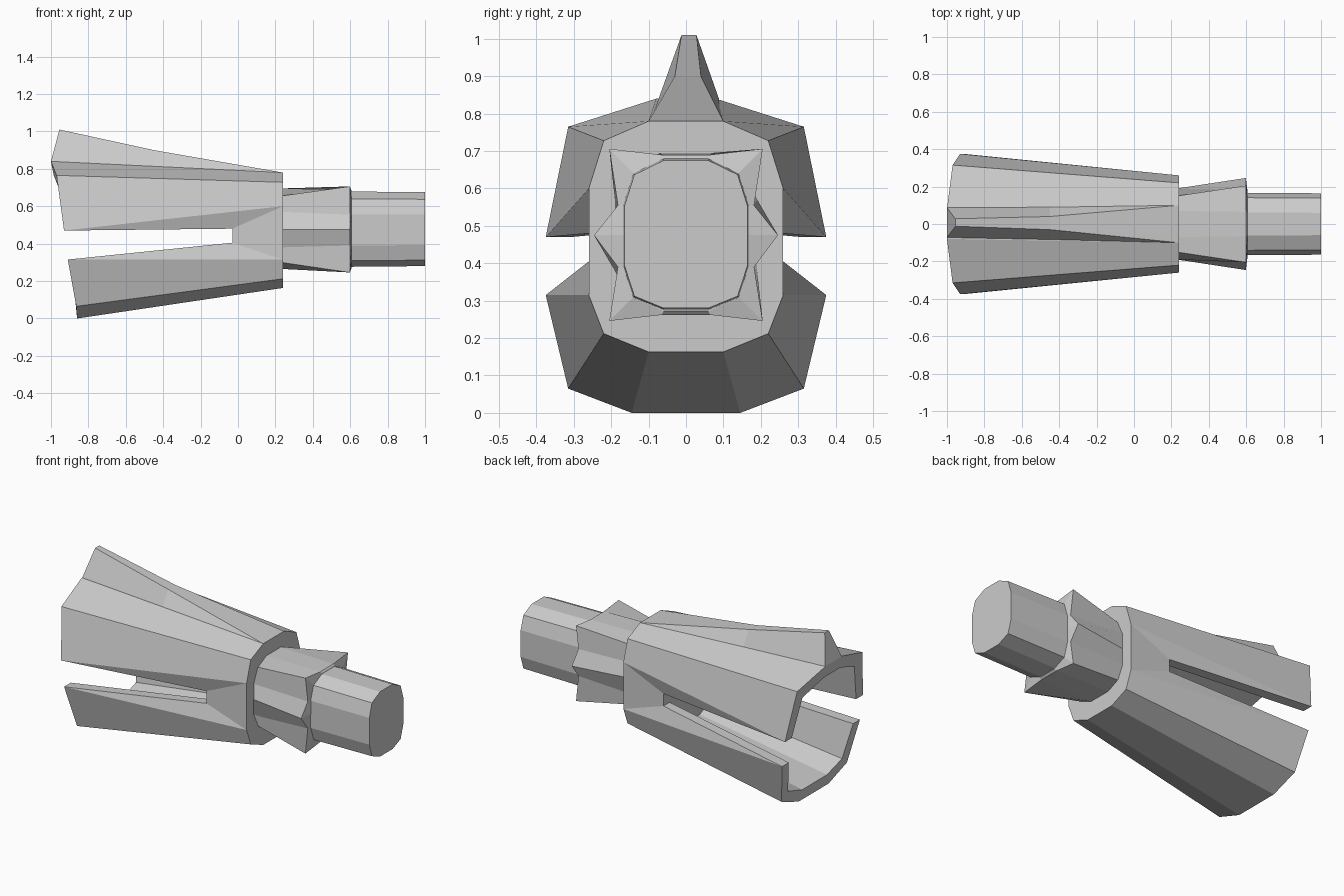
import bpy, bmesh

if "Cube" in bpy.data.objects:
    bpy.data.objects.remove(bpy.data.objects["Cube"])


def build(name, faces):
    """Make an object from faces given as point lists, welding shared points."""
    bm = bmesh.new()
    for pts in faces:
        pts = [p for i, p in enumerate(pts) if p not in pts[:i]]
        if len(pts) > 2:
            bm.faces.new([bm.verts.new(p) for p in pts])
    bmesh.ops.remove_doubles(bm, verts=bm.verts, dist=1e-4)
    bmesh.ops.recalc_face_normals(bm, faces=bm.faces)
    mesh = bpy.data.meshes.new(name)
    bm.to_mesh(mesh)
    bm.free()
    obj = bpy.data.objects.new(name, mesh)
    bpy.context.collection.objects.link(obj)
    return obj


def flip(p):
    return (p[0], -p[1], p[2])


def closed(half):
    """Mirror a top-to-bottom half outline into a full ring."""
    return half + [flip(p) for p in reversed(half)]


def at(x, half):
    return [(x, y, z) for y, z in half]


def loft(name, rings):
    faces = [rings[0], rings[-1]]
    for a, b in zip(rings, rings[1:]):
        n = len(a)
        faces += [[a[i], a[(i + 1) % n], b[(i + 1) % n], b[i]] for i in range(n)]
    return build(name, faces)


# Flared two-jaw body: base outline, outer mouth, inner mouth, cavity back
base = at(0.24, [(.10, .78), (.22, .728), (.26, .60), (.26, .315), (.22, .212), (.10, .163)])
mouth = [(-1, .08, .84), (-.97, .315, .765), (-.93, .375, .47),
         (-.91, .375, .315), (-.865, .315, .065), (-.86, .145, 0)]
inner = [(-.985, .08, .765), (-.96, .25, .70), (-.93, .31, .47),
         (-.91, .31, .315), (-.87, .26, .11), (-.867, .12, .065)]
back = at(-0.03, [(.09, .72), (.18, .67), (.20, .48), (.20, .405), (.18, .26), (.09, .22)])
slot_top, slot_low = (-.03, .26, .48), (-.03, .26, .405)

side = []
for a, b in ((base, mouth), (mouth, inner), (inner, back)):
    side += [[a[i], a[i + 1], b[i + 1], b[i]] for i in (0, 1, 3, 4)]
side += [[base[2], slot_top, mouth[2]],
         [base[2], base[3], slot_low, slot_top],
         [base[3], mouth[3], slot_low],
         [mouth[2], inner[2], back[2], slot_top],
         [mouth[3], inner[3], back[3], slot_low],
         [slot_top, slot_low, back[3], back[2]]]
faces = side + [[flip(p) for p in f] for f in side]
for a, b in ((base, mouth), (mouth, inner), (inner, back)):
    faces += [[a[i], flip(a[i]), flip(b[i]), b[i]] for i in (0, 5)]
faces += [closed(base), closed(back)]
build("jaw_body", faces)

# Tapered fin along the top of the upper jaw
fin = [[(.24, -.10, .78), (.24, -.10, .78), (.24, .10, .78), (.24, .10, .78)],
       [(-.45, -.083, .813), (-.45, -.03, .90), (-.45, .04, .90), (-.45, .09, .813)],
       [(-1, -.072, .84), (-.955, -.012, 1.01), (-.955, .028, 1.01), (-1, .088, .84)]]
loft("top_fin", fin)

# Collar that spreads from a rounded outline into pointed corners
loft("collar", [
    closed(at(.23, [(.07, .695), (.15, .655), (.19, .57), (.19, .475), (.19, .38), (.15, .30), (.07, .265)])),
    closed(at(.598, [(.065, .69), (.205, .706), (.182, .555), (.246, .475), (.182, .39), (.205, .246), (.065, .262)])),
    closed(at(.608, [(.06, .68), (.14, .64), (.166, .555), (.166, .475), (.166, .39), (.14, .31), (.06, .272)])),
])

# Faceted plug at the end
plug = [(.06, .675), (.138, .637), (.164, .555), (.164, .392), (.138, .312), (.06, .28)]
loft("plug", [
    closed(at(.58, [(y * 1.02, .476 + (z - .476) * 1.02) for y, z in plug])),
    closed(at(1.0, plug)),
])
